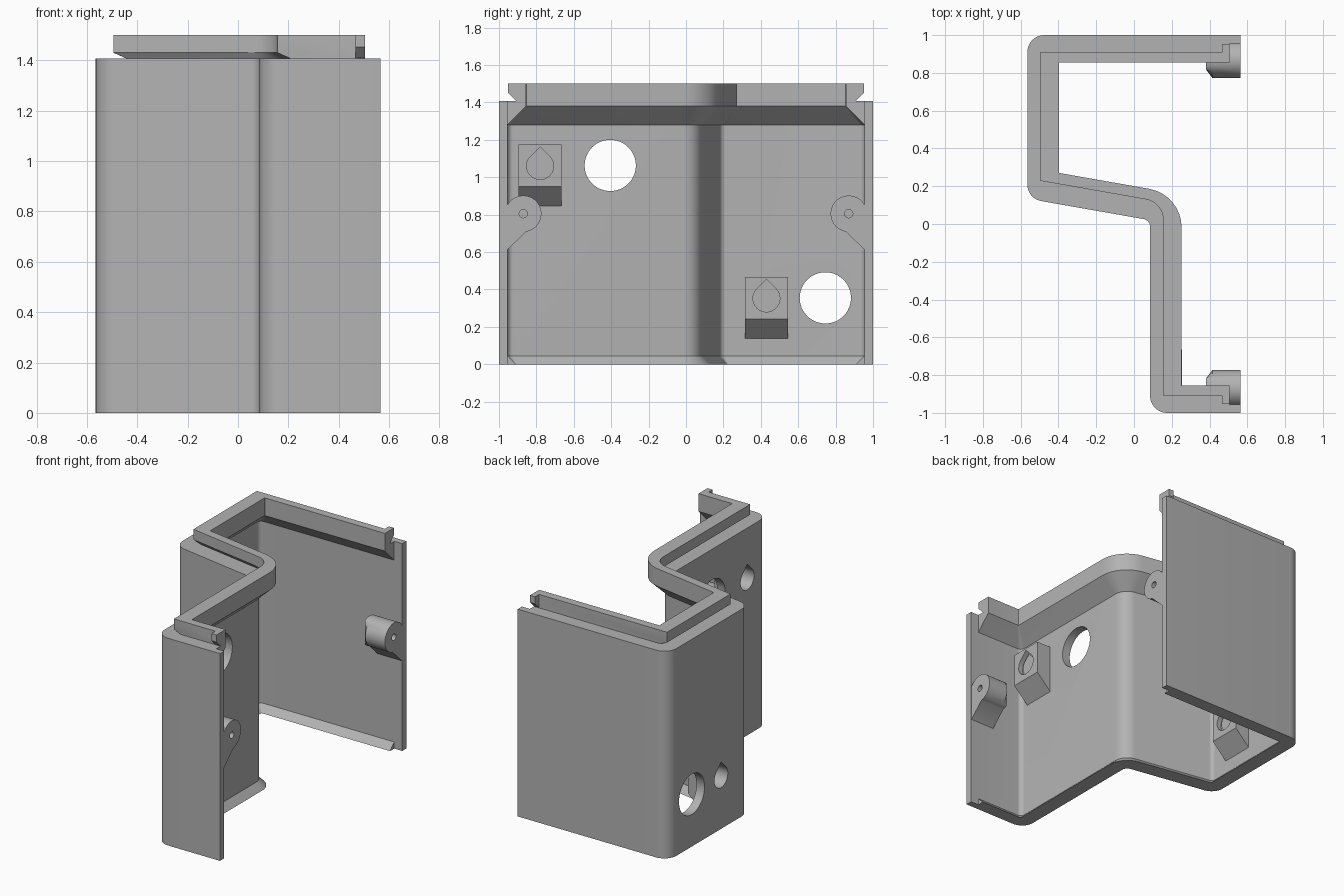
import bpy, bmesh, math
from mathutils import Vector

if "Cube" in bpy.data.objects:
    bpy.data.objects.remove(bpy.data.objects["Cube"])

grey = bpy.data.materials.new("light_grey")
grey.diffuse_color = (0.45, 0.45, 0.45, 1)
grey.use_nodes = True
grey.node_tree.nodes["Principled BSDF"].inputs["Base Color"].default_value = grey.diffuse_color


def loft(name, sections, closed=False):
    """Join equal-length point rings into a capped solid."""
    bm = bmesh.new()
    rings = [[bm.verts.new(p) for p in s] for s in sections]
    n = len(rings[0])
    for a, b in zip(rings, rings[1:]):
        for i in range(n):
            j = (i + 1) % n
            bm.faces.new((a[i], a[j], b[j], b[i]))
    bm.faces.new(rings[0])
    bm.faces.new(rings[-1])
    bmesh.ops.recalc_face_normals(bm, faces=bm.faces)
    me = bpy.data.meshes.new(name)
    bm.to_mesh(me)
    bm.free()
    ob = bpy.data.objects.new(name, me)
    bpy.context.collection.objects.link(ob)
    me.materials.append(grey)
    return ob


def plan(end_x, dy, dx, dd):
    """Z-shaped plan line, inset by dy / dx / dd from its y, x and diagonal sides."""
    xl, xr, slope = -0.565 + dx, 0.085 + dx, -0.176
    diag = lambda x: 0.02 + slope * (x - 0.085) + dd * math.hypot(1, slope)
    pts = [(end_x, 1 - dy), (xl, 1 - dy), (xl, diag(xl)),
           (xr, diag(xr)), (xr, -1 + dy), (end_x, -1 + dy)]
    pts = [Vector(p) for p in pts]
    tight = max(0.09 - max(dx, dy), 0.003)
    radii = [0, tight, tight, 0.04 + dx, tight, 0]
    out = [pts[0]]
    for k in range(1, 5):
        p, r = pts[k], radii[k]
        u = (pts[k - 1] - p).normalized()
        v = (pts[k + 1] - p).normalized()
        half = u.angle(v) / 2
        c = p + (u + v).normalized() * (r / math.sin(half))
        a = p + u * (r / math.tan(half)) - c
        b = p + v * (r / math.tan(half)) - c
        full = a.angle(b)
        for i in range(9):
            t = i / 8
            out.append(c + (a * math.sin((1 - t) * full) + b * math.sin(t * full)) / math.sin(full))
    return out + [pts[5]]


def sweep(name, end_x, profile):
    """Sweep a profile of (z, dy, dx, dd) along the plan line."""
    lines = [[(p.x, p.y, z) for p in plan(end_x, *d)] for z, *d in profile]
    return loft(name, list(zip(*lines)))


def prism_x(name, yz, x0, x1):
    return loft(name, [[(x, y, z) for y, z in yz] for x in (x0, x1)])


def circle(y, z, r, n=48):
    return [(y + r * math.cos(2 * math.pi * i / n), z + r * math.sin(2 * math.pi * i / n)) for i in range(n)]


def teardrop(y, z, r):
    arc = [math.radians(135 + 270 * i / 32) for i in range(33)]
    return [(y + r * math.cos(a), z + r * math.sin(a)) for a in arc] + [(y, z + r * 1.414)]


def cut(ob, cutter):
    m = ob.modifiers.new("cut", "BOOLEAN")
    m.object, m.solver = cutter, "EXACT"
    bpy.context.view_layer.objects.active = ob
    bpy.ops.object.modifier_apply(modifier=m.name)


T = (0.045, 0.06, 0.06)          # wall thickness on y, x and diagonal sides
IN = (0.145, 0.167, 0.163)       # inner face of the top lip
parts, cutters = [], []

# Main wall
wall = sweep("wall", 0.565, [(0, 0, 0, 0), (1.408, 0, 0, 0), (1.408, *T), (0, *T)])
parts.append(wall)

# Top lip with sloped underside, and slanted bottom rim
parts.append(sweep("top_lip", 0.505, [
    (1.28, *T), (1.38, *IN), (1.5, *IN), (1.5, 0.09, 0.07, 0.105),
    (1.43, 0.09, 0.07, 0.105), (1.408, 0.09, 0.12, 0.12), (1.408, *T)]))
parts.append(sweep("bottom_rim", 0.505, [(0, *T), (0, 0.09, 0.105, 0.105), (0.045, *T)]))

# Screw posts and lip hooks on both ends
for s, side in ((1, "back"), (-1, "front")):
    arc = [math.radians(154 - 234 * i / 30) for i in range(31)]
    yz = [(0.87 - 0.097 * math.cos(a), 0.805 + 0.097 * math.sin(a)) for a in arc]
    yz += [(0.957, 0.61)]
    secs = [[(0.38, s * max(y, 0.82), z) for y, z in yz]]
    secs += [[(x, s * y, z) for y, z in yz] for x in (0.415, 0.563)]
    post = loft(side + "_screw_post", secs)
    drill = prism_x("post_drill", circle(s * 0.87, 0.805, 0.022, 24), 0.45, 0.6)
    cut(post, drill)
    cutters.append(drill)
    parts.append(post)
    hook = [(0.905, 1.5), (0.953, 1.5), (0.953, 1.452), (0.908, 1.408), (0.905, 1.408)]
    parts.append(prism_x(side + "_hook", [(s * y, z) for y, z in hook], 0.467, 0.505))

# Cable holes and teardrop-pocketed mounting blocks on both long walls
for name, x, hole_y, block_y, z in (("front", 0.085, -0.405, -0.78, 1.06),
                                    ("back", -0.565, 0.745, 0.43, 0.352)):
    hole = prism_x("hole_cutter", circle(hole_y, z + 0.003, 0.137), x - 0.1, x + 0.2)
    cut(wall, hole)
    xi, xo = x + 0.058, x + 0.168
    xz = [(xi, z + 0.115), (xo, z + 0.115), (xo, z - 0.11), (xi, z - 0.217)]
    block = loft(name + "_mount_block", [[(px, y, pz) for px, pz in xz]
                                         for y in (block_y - 0.115, block_y + 0.115)])
    outer = prism_x("outer_pocket_cutter", teardrop(block_y, z, 0.072), x - 0.05, x + 0.1)
    inner = prism_x("inner_pocket_cutter", teardrop(block_y, z, 0.072), x + 0.135, x + 0.25)
    cut(wall, outer)
    cut(block, outer)
    cut(block, inner)
    # Raised centre plug inside the inner pocket
    parts.append(prism_x(name + "_pocket_step", teardrop(block_y, z, 0.06), x + 0.13, x + 0.142))
    cutters += [hole, outer, inner]
    parts.append(block)

for c in cutters:
    bpy.data.objects.remove(c)

# Smooth the rounded corners, keep the edges crisp
bpy.ops.object.select_all(action="DESELECT")
for ob in parts:
    ob.select_set(True)
bpy.context.view_layer.objects.active = wall
bpy.ops.object.shade_smooth_by_angle(angle=math.radians(30))
